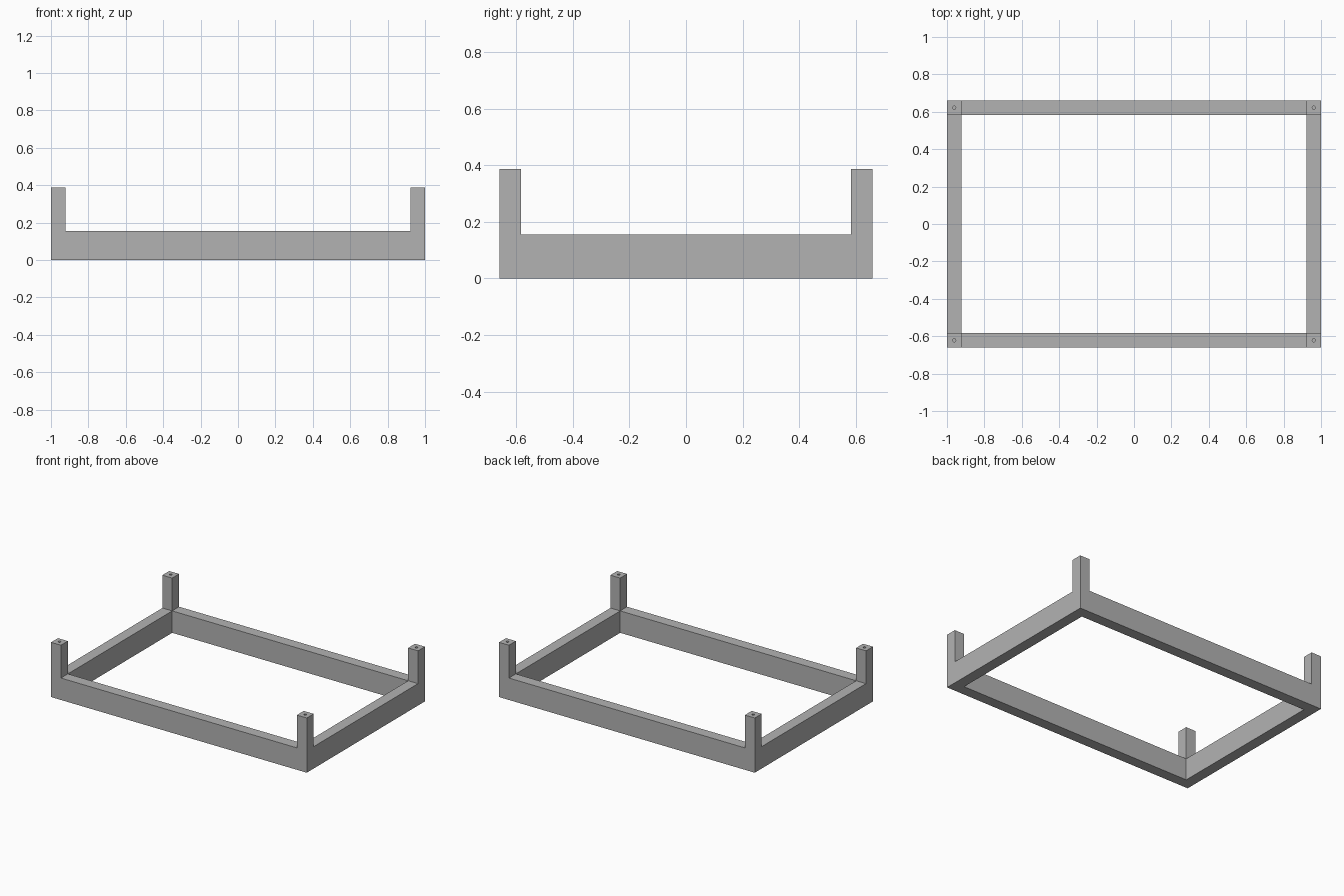
import bpy
import bmesh

cube = bpy.data.objects.get("Cube")
if cube:
    bpy.data.objects.remove(cube, do_unlink=True)

HALF_X, HALF_Y = 1.0, 0.66      # outer half sizes
THICK = 0.077                   # rail and post thickness
RAIL_H, POST_H = 0.155, 0.387   # top of rails, top of posts
HOLE_R, HOLE_DEPTH = 0.009, 0.1

grey = bpy.data.materials.new("plain grey")
grey.use_nodes = True
grey.diffuse_color = (0.45, 0.45, 0.45, 1)
grey.node_tree.nodes["Principled BSDF"].inputs["Base Color"].default_value = grey.diffuse_color


def extrude_up(bm, faces, height):
    """Raise faces by height and return the new top faces."""
    new = bmesh.ops.extrude_face_region(bm, geom=faces)["geom"]
    verts = [g for g in new if isinstance(g, bmesh.types.BMVert)]
    bmesh.ops.translate(bm, verts=verts, vec=(0, 0, height))
    return [g for g in new if isinstance(g, bmesh.types.BMFace)]


# Ground plan: three by three cells with the middle left open
xs = (-HALF_X, THICK - HALF_X, HALF_X - THICK, HALF_X)
ys = (-HALF_Y, THICK - HALF_Y, HALF_Y - THICK, HALF_Y)
bm = bmesh.new()
grid = [[bm.verts.new((x, y, 0)) for y in ys] for x in xs]
plan = [bm.faces.new((grid[i][j], grid[i + 1][j], grid[i + 1][j + 1], grid[i][j + 1]))
        for i in range(3) for j in range(3) if (i, j) != (1, 1)]

# Rails, then corner posts raised from the rail tops
tops = extrude_up(bm, plan, RAIL_H)
corners = [f for f in tops
           if abs(f.calc_center_median().x) > 0.5 and abs(f.calc_center_median().y) > 0.5]
for corner in corners:
    extrude_up(bm, [corner], POST_H - RAIL_H)
    if corner.is_valid:
        bm.faces.remove(corner)
bmesh.ops.recalc_face_normals(bm, faces=bm.faces)
mesh = bpy.data.meshes.new("base_frame")
bm.to_mesh(mesh)
bm.free()
frame = bpy.data.objects.new("base_frame", mesh)
bpy.context.collection.objects.link(frame)
mesh.materials.append(grey)

# Dowel holes in the post tops
bm = bmesh.new()
for sx in (-1, 1):
    for sy in (-1, 1):
        hole = bmesh.ops.create_cone(bm, cap_ends=True, segments=16, radius1=HOLE_R,
                                     radius2=HOLE_R, depth=2 * HOLE_DEPTH)
        bmesh.ops.translate(bm, verts=hole["verts"],
                            vec=(sx * (HALF_X - THICK / 2), sy * (HALF_Y - THICK / 2), POST_H))
hole_mesh = bpy.data.meshes.new("hole_cutter")
bm.to_mesh(hole_mesh)
bm.free()
hole_mesh.materials.append(grey)
cutter = bpy.data.objects.new("hole_cutter", hole_mesh)
bpy.context.collection.objects.link(cutter)
cutter.hide_render = True

drill = frame.modifiers.new("dowel_holes", "BOOLEAN")
drill.operation = "DIFFERENCE"
drill.solver = "EXACT"
drill.object = cutter
bpy.context.view_layer.objects.active = frame
frame.select_set(True)
bpy.ops.object.modifier_apply(modifier=drill.name)
bpy.data.objects.remove(cutter, do_unlink=True)
